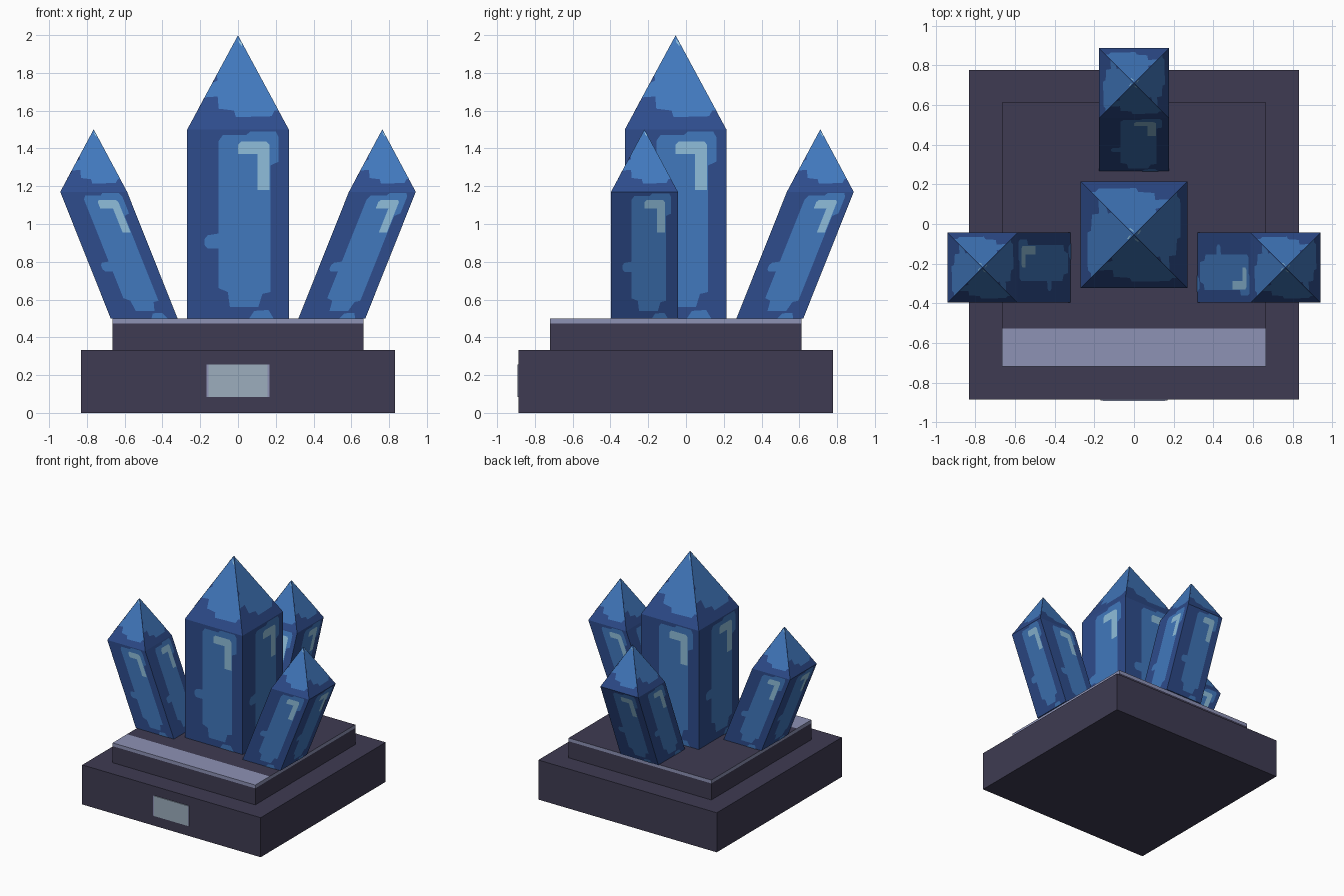
import bpy, bmesh
from mathutils import Vector

if "Cube" in bpy.data.objects:
    bpy.data.objects.remove(bpy.data.objects["Cube"])


def material(name, hex_code):
    lin = []
    for i in (0, 2, 4):
        c = int(hex_code[i:i + 2], 16) / 255
        lin.append(c / 12.92 if c <= 0.04045 else ((c + 0.055) / 1.055) ** 2.4)
    m = bpy.data.materials.new(name)
    m.diffuse_color = (*lin, 1)
    m.use_nodes = True
    m.node_tree.nodes["Principled BSDF"].inputs["Base Color"].default_value = m.diffuse_color
    return m


STONE = material("dark_stone", "3E3B52")
TRIM = material("lavender_trim", "8D92B5")
PLATE = material("plaque_grey", "9CAEBD")
DEEP = material("deep_blue", "2E4C8C")
MID = material("mid_blue", "4178BD")
SHINE = material("pale_shine", "8FBEDB")


def finish(name, bm, mats):
    me = bpy.data.meshes.new(name)
    bm.normal_update()
    bm.to_mesh(me)
    bm.free()
    for m in mats:
        me.materials.append(m)
    ob = bpy.data.objects.new(name, me)
    bpy.context.collection.objects.link(ob)
    return ob


def box_mesh(lo, hi):
    bm = bmesh.new()
    bmesh.ops.create_cube(bm, size=1)
    for v in bm.verts:
        v.co = [(l + h) / 2 + c * (h - l) for l, h, c in zip(lo, hi, v.co)]
    return bm


# Plinth
finish("plinth", box_mesh((-.832, -.886, 0), (.832, .778, .333)), [STONE])

# Upper step: trim band round the top edge and a strip along the front
bm = box_mesh((-.665, -.72, .333), (.665, .612, .5))
for co, no in (((0, 0, .472), (0, 0, 1)), ((0, -.528, 0), (0, 1, 0))):
    bmesh.ops.bisect_plane(bm, geom=bm.verts[:] + bm.edges[:] + bm.faces[:],
                           plane_co=co, plane_no=no)
bm.normal_update()
for f in bm.faces:
    c = f.calc_center_median()
    if c.z > .472 and (f.normal.z < .5 or c.y < -.528):
        f.material_index = 1
finish("upper_step", bm, [STONE, TRIM])

# Plaque with a thin trim at both ends
finish("plaque_backing", box_mesh((-.168, -.891, .085), (.168, -.88, .255)), [TRIM])
finish("plaque_face", box_mesh((-.157, -.893, .085), (.157, -.885, .255)), [PLATE])

# Painted shapes on a crystal side: u runs left to right, v bottom to top
SIDE_PATCH = [(.31, .16), (.40, .14), (.42, .06), (.70, .06), (.74, .13), (.82, .14),
              (.82, .81), (.90, .83), (.90, .96), (.87, .99), (.62, .99), (.58, .97),
              (.35, .97), (.31, .94), (.31, .45), (.20, .44), (.17, .42), (.17, .39),
              (.20, .37), (.31, .37)]
SIDE_FOOT = [(.61, 0), (.66, .04), (.80, .045), (.85, 0)]
SIDE_SHINE = [(.50, .87), (.69, .87), (.69, .68), (.81, .68), (.81, .92), (.78, .937),
              (.53, .937), (.50, .92)]
# Painted shapes on a crystal point
TIP_PATCH = [(.17, .34), (.30, .35), (.31, .22), (.46, .20), (.48, .13), (.83, .14),
             (.86, .20), (.90, .20), (.50, 1), (.29, .58), (.30, .52), (.245, .49)]
TIP_SHINE = [(.50, .96), (.54, .91), (.54, .88), (.51, .92)]


def crystal(name, centre, half, shoulder, apex_z, lean=(0, 0)):
    """Square leaning prism with a pyramid point and painted faces."""
    bm = bmesh.new()
    base_z = .5
    up = Vector((*lean, shoulder - base_z))
    low = [Vector((centre[0] + sx * half, centre[1] + sy * half, base_z))
           for sx, sy in ((-1, -1), (1, -1), (1, 1), (-1, 1))]
    high = [p + up for p in low]
    apex = Vector((centre[0] + lean[0], centre[1] + lean[1], apex_z))
    vl = [bm.verts.new(p) for p in low]
    vh = [bm.verts.new(p) for p in high]
    va = bm.verts.new(apex)
    bm.faces.new(vl[::-1])

    def paint(origin, across, rise, shape, mat, lift):
        n = across.cross(rise).normalized() * lift
        pts = [origin + across * u + rise * v + n for u, v in shape]
        f = bm.faces.new([bm.verts.new(p) for p in pts])
        f.normal_update()
        if f.normal.dot(n) < 0:
            f.normal_flip()
        f.material_index = mat

    for i in range(4):
        j = (i + 1) % 4
        bm.faces.new((vl[i], vl[j], vh[j], vh[i]))
        bm.faces.new((vh[i], vh[j], va))
        across = low[j] - low[i]
        for shape, mat, lift in ((SIDE_PATCH, 1, .002), (SIDE_FOOT, 1, .002),
                                 (SIDE_SHINE, 2, .004)):
            paint(low[i], across, up, shape, mat, lift)
        rise = apex - (high[i] + high[j]) / 2
        for shape, mat, lift in ((TIP_PATCH, 1, .002), (TIP_SHINE, 2, .004)):
            paint(high[i], across, rise, shape, mat, lift)
    finish(name, bm, [DEEP, MID, SHINE])


# Large upright crystal and three smaller ones leaning outwards
crystal("centre_crystal", (0, -.055), .269, 1.5, 1.998)
for side, label in ((-1, "left"), (1, "right")):
    crystal(label + "_crystal", (side * .497, -.22), .177, 1.17, 1.5, (side * .267, 0))
crystal("back_crystal", (0, .444), .177, 1.17, 1.5, (0, .267))
